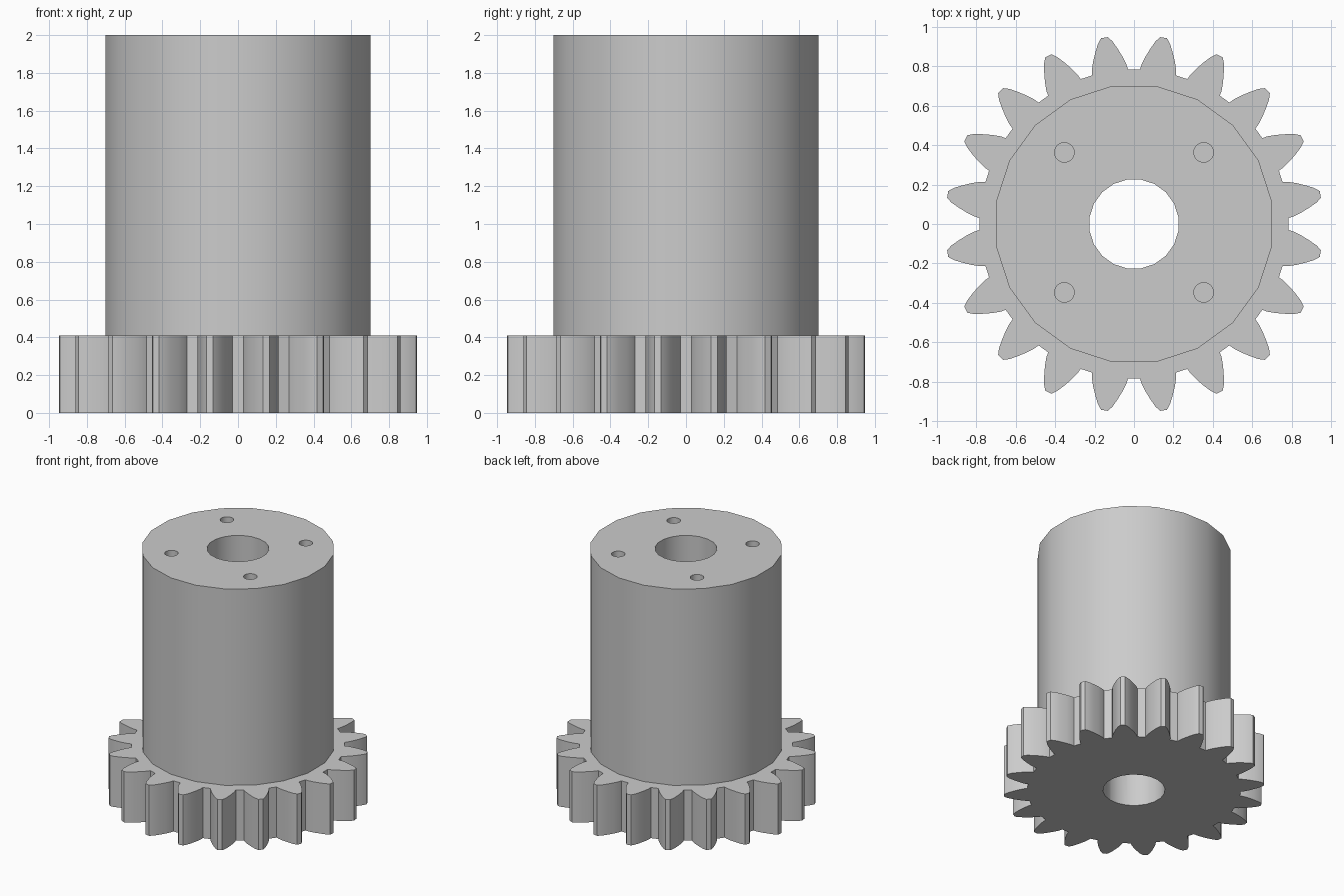
import bpy, bmesh
from math import sin, cos, radians

if "Cube" in bpy.data.objects:
    bpy.data.objects.remove(bpy.data.objects["Cube"])

TEETH = 20
PITCH = 360 / TEETH
GEAR_TOP, TOP = 0.41, 2.0

grey = bpy.data.materials.new("plain grey")
grey.use_nodes = True
colour = (0.6, 0.6, 0.6, 1)
grey.diffuse_color = colour
grey.node_tree.nodes["Principled BSDF"].inputs["Base Color"].default_value = colour


def polar(radius, degrees):
    return radius * cos(radians(degrees)), radius * sin(radians(degrees))


def prism(name, outline, z0, z1):
    """Extrude a flat outline between two heights."""
    bm = bmesh.new()
    face = bm.faces.new([bm.verts.new((x, y, z0)) for x, y in outline])
    top = bmesh.ops.extrude_face_region(bm, geom=[face])["geom"]
    moved = [v for v in top if isinstance(v, bmesh.types.BMVert)]
    bmesh.ops.translate(bm, verts=moved, vec=(0, 0, z1 - z0))
    bmesh.ops.recalc_face_normals(bm, faces=bm.faces)
    mesh = bpy.data.meshes.new(name)
    bm.to_mesh(mesh)
    bm.free()
    mesh.materials.append(grey)
    obj = bpy.data.objects.new(name, mesh)
    bpy.context.collection.objects.link(obj)
    return obj


def ring(radius, sides, cx=0, cy=0):
    points = [polar(radius, (i + 0.5) * 360 / sides) for i in range(sides)]
    return [(cx + x, cy + y) for x, y in points]


def select(obj):
    bpy.ops.object.select_all(action="DESELECT")
    obj.select_set(True)
    bpy.context.view_layer.objects.active = obj


def drill(obj, outline, z0, z1):
    cutter = prism("cutter", outline, z0, z1)
    cutter.hide_render = True
    mod = obj.modifiers.new("drill", "BOOLEAN")
    mod.object, mod.operation, mod.solver = cutter, "DIFFERENCE", "EXACT"
    select(obj)
    bpy.ops.object.modifier_apply(modifier=mod.name)
    bpy.data.objects.remove(cutter)


# Toothed gear: half-tooth flank as (half angle, radius), mirrored and repeated
flank = [(6.8, 0.783), (6.3, 0.81), (5.1, 0.85), (3.6, 0.895), (2.3, 0.932), (1.05, 0.957)]
tooth = [(-a, r) for a, r in flank] + [(a, r) for a, r in reversed(flank)]
gear_outline = [polar(r, (i + 0.5) * PITCH + a) for i in range(TEETH) for a, r in tooth]
gear = prism("gear", gear_outline, 0, GEAR_TOP)

# Tall hub on the gear
hub = prism("hub", ring(0.709, 20), GEAR_TOP, TOP)

# Central bore through both parts
for part in (gear, hub):
    drill(part, ring(0.228, 20), -0.1, TOP + 0.1)

# Four blind screw holes in the hub top
for x in (-0.353, 0.353):
    for y in (-0.347, 0.363):
        drill(hub, ring(0.05, 20, x, y), TOP - 0.4, TOP + 0.1)

for part in (gear, hub):
    select(part)
    bpy.ops.object.shade_smooth_by_angle(angle=radians(30))
